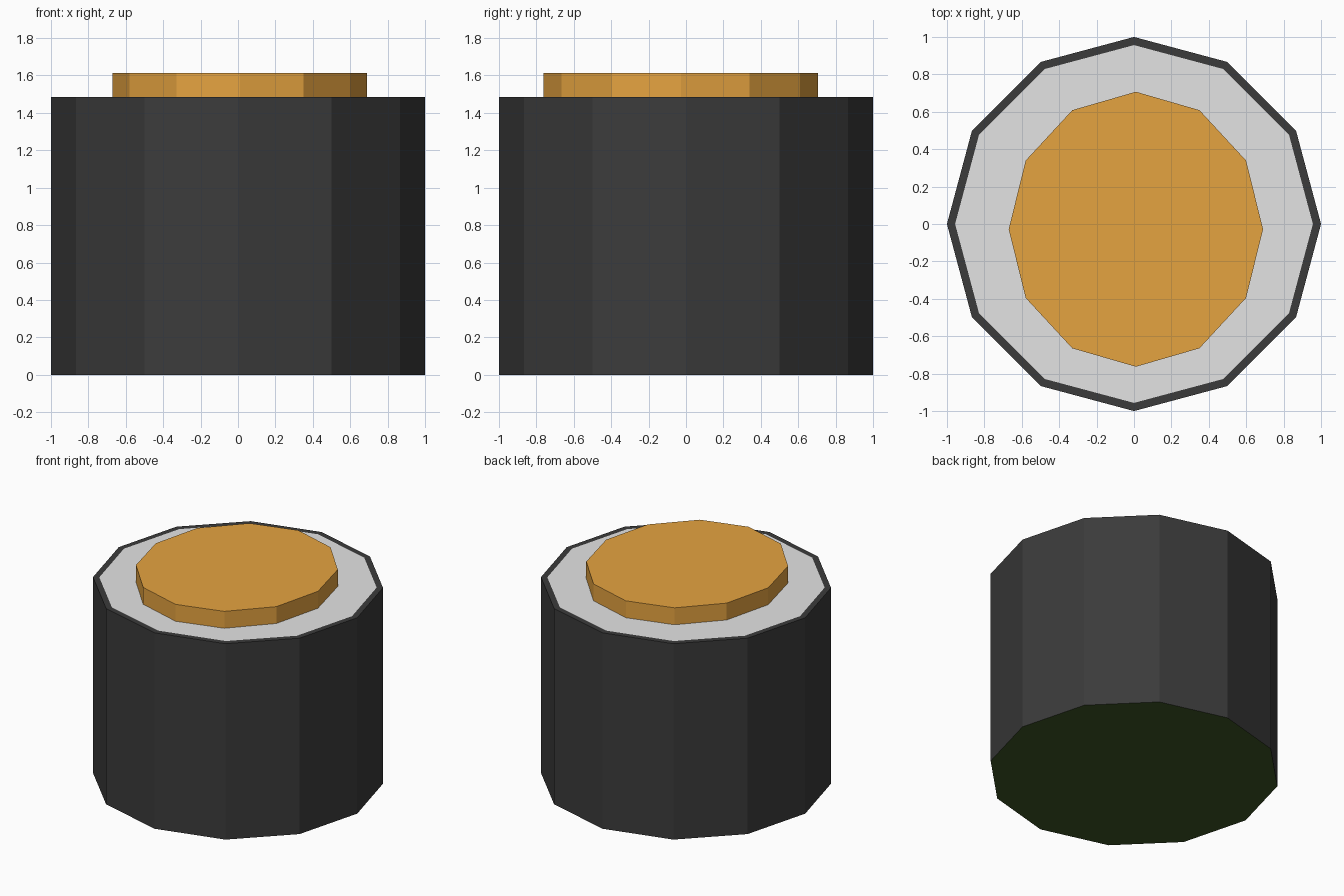
import bpy, bmesh, math

if "Cube" in bpy.data.objects:
    bpy.data.objects.remove(bpy.data.objects["Cube"])

SIDES = 12
RIM_Z = 1.485


def material(name, srgb):
    m = bpy.data.materials.new(name)
    lin = [(c / 255 / 12.92) if c <= 10 else ((c / 255 + 0.055) / 1.055) ** 2.4 for c in srgb]
    m.diffuse_color = (*lin, 1)
    m.use_nodes = True
    m.node_tree.nodes["Principled BSDF"].inputs["Base Color"].default_value = m.diffuse_color
    return m


def prism(name, rx, ry, z0, z1, centre, mats):
    """Flat-faced twelve-sided drum with corners on the axes."""
    bm = bmesh.new()
    rings = [[bm.verts.new((centre[0] + rx * math.cos(2 * math.pi * i / SIDES),
                            centre[1] + ry * math.sin(2 * math.pi * i / SIDES), z))
              for i in range(SIDES)] for z in (z0, z1)]
    low, high = rings
    bm.faces.new(low[::-1])
    top = bm.faces.new(high)
    for i in range(SIDES):
        j = (i + 1) % SIDES
        bm.faces.new((low[i], low[j], high[j], high[i]))
    bm.normal_update()
    # body: inset the top to leave a thin rim
    if len(mats) > 1:
        bmesh.ops.inset_individual(bm, faces=[top], thickness=0.042, use_even_offset=True)
        bm.normal_update()
        top.material_index = 1
        for f in bm.faces:
            if f.normal.z < -0.9:
                f.material_index = 2
    mesh = bpy.data.meshes.new(name)
    bm.to_mesh(mesh)
    bm.free()
    for m in mats:
        mesh.materials.append(m)
    obj = bpy.data.objects.new(name, mesh)
    bpy.context.collection.objects.link(obj)
    return obj


charcoal = material("charcoal", (59, 59, 59))
light_grey = material("light_grey", (228, 228, 228))
amber = material("amber", (229, 163, 64))
dark_green = material("dark_green", (62, 85, 38))

# Drum body with grey top panel and green underside
prism("drum_body", 1, 1, 0, RIM_Z, (0, 0), [charcoal, light_grey, dark_green])

# Raised oval cap, slightly off centre
prism("cap", 0.68, 0.735, RIM_Z, 1.613, (0.01, -0.028), [amber])
